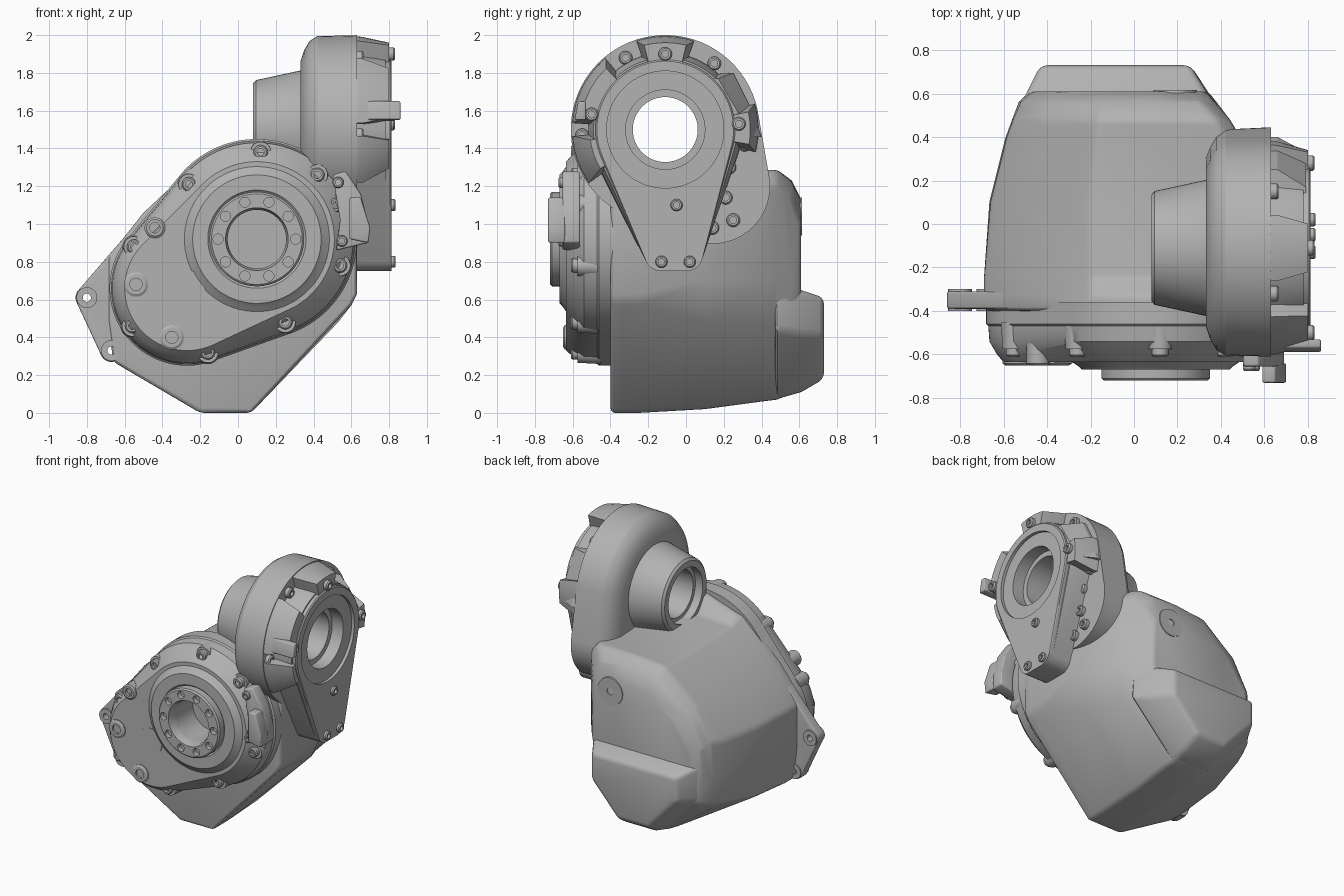
import bpy, bmesh, math
from mathutils import Vector

cube = bpy.data.objects.get("Cube")
if cube:
    bpy.data.objects.remove(cube, do_unlink=True)

metal = bpy.data.materials.new("cast grey metal")
metal.use_nodes = True
GREY = (0.45, 0.45, 0.45, 1)
metal.diffuse_color = GREY
metal.node_tree.nodes["Principled BSDF"].inputs["Base Color"].default_value = GREY
parts = []


def add_loft(bm, sections, axis):
    """Skin matching outlines placed along one axis, with end caps."""
    rings = []
    for d, pts in sections:
        rings.append([bm.verts.new((p, d, q) if axis == "y" else (d, p, q)) for p, q in pts])
    n = len(rings[0])
    for a, b in zip(rings, rings[1:]):
        for i in range(n):
            j = (i + 1) % n
            bm.faces.new((a[i], a[j], b[j], b[i]))
    bm.faces.new(rings[0])
    bm.faces.new(rings[-1])


def make(name, lofts, axis, bevel=0, cutter=False):
    bm = bmesh.new()
    for sections in lofts:
        add_loft(bm, sections, axis)
    bmesh.ops.recalc_face_normals(bm, faces=bm.faces)
    mesh = bpy.data.meshes.new(name)
    bm.to_mesh(mesh)
    bm.free()
    mesh.materials.append(metal)
    obj = bpy.data.objects.new(name, mesh)
    bpy.context.collection.objects.link(obj)
    if cutter:
        obj.hide_render = True
        return obj
    if bevel:
        mod = obj.modifiers.new("Rounded edges", "BEVEL")
        mod.width, mod.segments = bevel, 3
        mod.limit_method, mod.angle_limit = "ANGLE", math.radians(28)
    parts.append(obj)
    return obj


def wrap(circles, n=72):
    """Outline of a band stretched around circles (p, q, radius)."""
    pts = []
    for i in range(n):
        a = math.tau * (i + 0.5) / n
        d = Vector((math.cos(a), math.sin(a)))
        p, q, r = max(circles, key=lambda c: c[0] * d.x + c[1] * d.y + c[2])
        pts.append((p + r * d.x, q + r * d.y))
    return pts


def turned(centre, profile, n=48):
    return [(d, wrap([(*centre, r)], n)) for d, r in profile]


def cut(obj, cutter):
    mod = obj.modifiers.new("Cut", "BOOLEAN")
    mod.object, mod.operation, mod.solver = cutter, "DIFFERENCE", "EXACT"


def screw(centre, base, top, r, out):
    """Socket head profile; out is the outward sign along the axis."""
    return turned(centre, [(base, r), (top - out * 0.008, r), (top, r * 0.8),
                           (top, r * 0.5), (top - out * 0.02, r * 0.5)], 20)


# Casing with rear pan, widest at the front and drawn in behind
front = [(-.66, .27), (-.2, 0), (.07, 0), (.6, .57), (.63, .63), (.63, 1.15), (.42, 1.34),
         (.1, 1.43), (-.2, 1.34), (-.5, 1.06), (-.69, .82), (-.69, .5)]
low = [(p, min(q, 1.31 - abs(p - .1) * .05)) for p, q in front]
middle = [(-.64, .29), (-.2, .02), (.07, .02), (.53, .48), (.63, .7), (.63, 1.15), (.45, 1.29),
          (.1, 1.3), (-.2, 1.29), (-.49, 1.04), (-.66, .81), (-.665, .5)]
rear = [(-.58, .34), (-.2, .06), (.07, .06), (.42, .46), (.49, .7), (.49, 1.2), (.42, 1.28),
        (.1, 1.28), (-.17, 1.26), (-.45, 1.03), (-.585, .8), (-.59, .5)]
seam = [(p * .95 if p < 0 else p * .9, q + .01) for p, q in rear]
pan = [(-.52, .37), (-.2, .1), (.07, .1), (.34, .46), (.38, .68), (.37, 1.12), (.31, 1.22),
       (.1, 1.23), (-.14, 1.21), (-.4, 1.01), (-.52, .79), (-.53, .5)]
back = [(-.48, .4), (-.2, .13), (.07, .13), (.3, .46), (.34, .66), (.33, 1.0), (.24, 1.12),
        (.1, 1.13), (-.1, 1.1), (-.33, .94), (-.47, .75), (-.48, .5)]
make("main_casing", [[(-.4, front), (-.33, front), (-.25, low), (.1, middle), (.4, rear),
                      (.48, seam), (.56, pan), (.61, back)]], "y", .025)

# Lower bulge of the pan and its round pad
bulge_root = [(-.56, .38), (-.2, .07), (.07, .07), (.43, .44), (.41, .68), (-.56, .7)]
bulge_mid = [(-.49, .4), (-.2, .11), (.06, .11), (.34, .42), (.33, .65), (-.49, .65)]
bulge_end = [(-.43, .43), (-.2, .18), (.05, .18), (.26, .41), (.26, .61), (-.43, .61)]
make("rear_bulge", [[(.47, bulge_root), (.61, bulge_mid), (.73, bulge_end)]], "y", .03)
make("rear_pad", [turned((.19, 1.04), [(.54, .11), (.615, .1), (.615, .025), (.6, .02)])], "y")

# Mounting web with two eyes
ear_spots = [(-.8, .61), (-.67, .33)]
web = make("mounting_web", [[(y, wrap([(-.8, .61, .06), (-.67, .33, .06), (-.55, .93, .04),
                                       (-.3, .4, .1)])) for y in (-.39, -.31)]], "y", .01)
eyes = [turned(c, [(-.5, .022), (-.2, .022)], 20) for c in ear_spots]
eye_cutter = make("eye_cutter", eyes, "y", cutter=True)
collars = make("mounting_collars",
               [turned(c, [(-.4, .055), (-.3, .055)], 32) for c in ear_spots], "y")
for o in (web, collars):
    cut(o, eye_cutter)

# Front cover: two joined rounds stepping toward the output hub
HUB = (.1, .92)


def cover_ring(y, ra, rb):
    return (y, wrap([(*HUB, ra), (-.27, .66, rb)], 96))


cover = make("front_cover", [[cover_ring(-.36, .53, .41), cover_ring(-.46, .53, .41),
                              cover_ring(-.47, .52, .4), cover_ring(-.54, .51, .395),
                              cover_ring(-.6, .45, .36), cover_ring(-.635, .41, .33)]], "y")
hub = make("output_hub", [turned(HUB, [(-.5, .5), (-.57, .47), (-.61, .42), (-.655, .355),
                                       (-.67, .34), (-.67, .26), (-.66, .25)], 64)], "y")
flange = make("output_flange", [turned(HUB, [(-.6, .25), (-.71, .25), (-.72, .24)], 64)], "y")
bore = make("hub_bore_cutter", [turned(HUB, [(-.8, .175), (-.71, .165), (-.69, .155),
                                             (-.45, .155)])], "y", cutter=True)
ring_holes = []
for k in range(10):
    a = math.tau * k / 10
    c = (HUB[0] + .205 * math.cos(a), HUB[1] + .205 * math.sin(a))
    ring_holes.append(turned(c, [(-.8, .027), (-.685, .027)], 16))
holes = make("flange_hole_cutter", ring_holes, "y", cutter=True)
for o in (cover, hub, flange):
    cut(o, bore)
cut(flange, holes)

# Cover bosses, screws and plugs
cover_bolts = [(-.55, .88), (-.56, .46), (-.16, .32), (.25, .48), (.54, .78), (.52, 1.1),
               (.42, 1.26), (.12, 1.38), (-.26, 1.21), (.1, 1.29)]
make("cover_bosses", [turned(c, [(-.45, .062), (-.575, .055)], 24) for c in cover_bolts], "y")
make("cover_screws", [screw(c, -.55, -.61, .038, -1) for c in cover_bolts], "y")
make("cover_plugs", [screw(c, -.5, -.65, r, -1) for c, r in
                     (((-.44, .98), .055), ((-.54, .68), .065), ((-.35, .4), .065))], "y")
make("blind_disc", [turned((-.27, .66), [(-.55, .095), (-.64, .095)])], "y")

# Sensor bracket beside the hub
arc = [(.5, 1.26), (.57, 1.28), (.65, 1.16), (.69, 1.0), (.69, .9), (.52, .86), (.54, 1.02)]
make("sensor_bracket", [[(-.56, arc), (-.655, arc)]], "y", .012)
block = [(.59, 1.14), (.65, 1.14), (.7, .98), (.69, .9), (.59, .92)]
make("sensor_block", [[(-.64, block), (-.73, block)]], "y", .01)
make("sensor_screws", [screw(c, -.62, -.675, .03, -1) for c in ((.53, 1.22), (.55, .91))], "y")

# Upper housing across the side, with tapered snout
AXLE = (-.11, 1.5)


def housing_ring(x, ra, rb):
    return (x, wrap([(*AXLE, ra), (.14, 1.2, rb)]))


housing = make("upper_housing", [[housing_ring(.33, .36, .17), housing_ring(.35, .42, .22),
                                  housing_ring(.38, .47, .27), housing_ring(.42, .495, .295),
                                  housing_ring(.63, .5, .305)]], "x")
snout = make("tapered_snout", [turned(AXLE, [(.08, .245), (.095, .262), (.34, .315),
                                             (.4, .36)], 64)], "x")

# Side cover running down to a narrow foot
FOOT = [(-.13, .84, .09), (0, .84, .09)]
side = make("side_cover", [[(x, wrap([(*AXLE, r)] + FOOT)) for x, r in
                            ((.59, .41), (.66, .405), (.78, .38))]], "x")
plate = make("side_plate", [[(x, wrap([(*AXLE, r)] + FOOT)) for x, r in
                             ((.74, .37), (.805, .37), (.812, .362))]], "x")


# Gussets filling parts of the rim, with open pockets between them
def sector(start, end, outer, steps=8):
    pts = []
    for r, turn in ((.3, range(steps + 1)), (outer, range(steps, -1, -1))):
        for k in turn:
            a = math.radians(start + (end - start) * k / steps)
            pts.append((AXLE[0] + r * math.cos(a), AXLE[1] + r * math.sin(a)))
    return pts


gussets = make("rim_gussets", [[(.6, sector(s, e, .497)), (.66, sector(s, e, .49)),
                                (.8, sector(s + 4, e - 4, tip))] for s, e, tip in
                               ((72, 108, .46), (130, 176, .45), (-14, 16, .45),
                                (184, 215, .4))], "x")
wall_base = [(.1, 1.79), (.25, 1.8), (.35, 1.6), (.4, 1.46), (.26, 1.46), (.15, 1.6)]
wall_top = [(.09, 1.77), (.17, 1.77), (.27, 1.6), (.33, 1.46), (.24, 1.46), (.12, 1.6)]
make("sloped_wall", [[(.6, wall_base), (.66, wall_base), (.79, wall_top)]], "x")
bearing = make("bearing_ring", [turned(AXLE, [(.6, .27), (.775, .27), (.775, .25),
                                              (.76, .24), (.76, .22)], 64)], "x")
shaft = make("shaft_bore_cutter", [turned(AXLE, [(0, .2), (.14, .2), (.14, .172), (.7, .172),
                                                 (.7, .21), (.9, .21)], 64)], "x", cutter=True)
recess = make("plate_recess_cutter", [turned(AXLE, [(.79, .31), (.95, .31)], 64)],
              "x", cutter=True)
for o in (housing, snout, side, plate, bearing):
    cut(o, shaft)
for o in (plate, gussets):
    cut(o, recess)

# Screws on the raised rim, on the foot and down in the pockets
make("rim_screws", [screw(c, .75, .83, .036, 1) for c in
                    ((-.11, 1.9), (-.5, 1.58), (.28, 1.53))], "x")
make("plate_screws", [screw(c, .78, .835, .032, 1) for c in
                      ((-.05, 1.1), (-.13, .8), (.02, .8))], "x")
make("pocket_screws", [screw(c, .58, .665, .036, 1) for c in
                       ((.14, .98), (.25, 1.02), (.21, 1.14), (.23, 1.3), (.31, 1.42),
                        (-.55, 1.47), (.15, 1.85), (-.32, 1.88))], "x")

# Lifting tab on the front edge of the side cover
tab = [(-.59, 1.55), (-.53, 1.55), (-.53, 1.65), (-.57, 1.65)]
make("side_tab", [[(.6, tab), (.86, tab)]], "x", .01)

# Bake the cuts and bevels, then smooth the turned surfaces
bpy.ops.object.select_all(action="DESELECT")
for o in parts:
    o.select_set(True)
bpy.context.view_layer.objects.active = parts[0]
bpy.ops.object.convert(target="MESH")
bpy.ops.object.shade_smooth_by_angle(angle=math.radians(28))
for o in (eye_cutter, bore, holes, shaft, recess):
    bpy.data.objects.remove(o, do_unlink=True)
